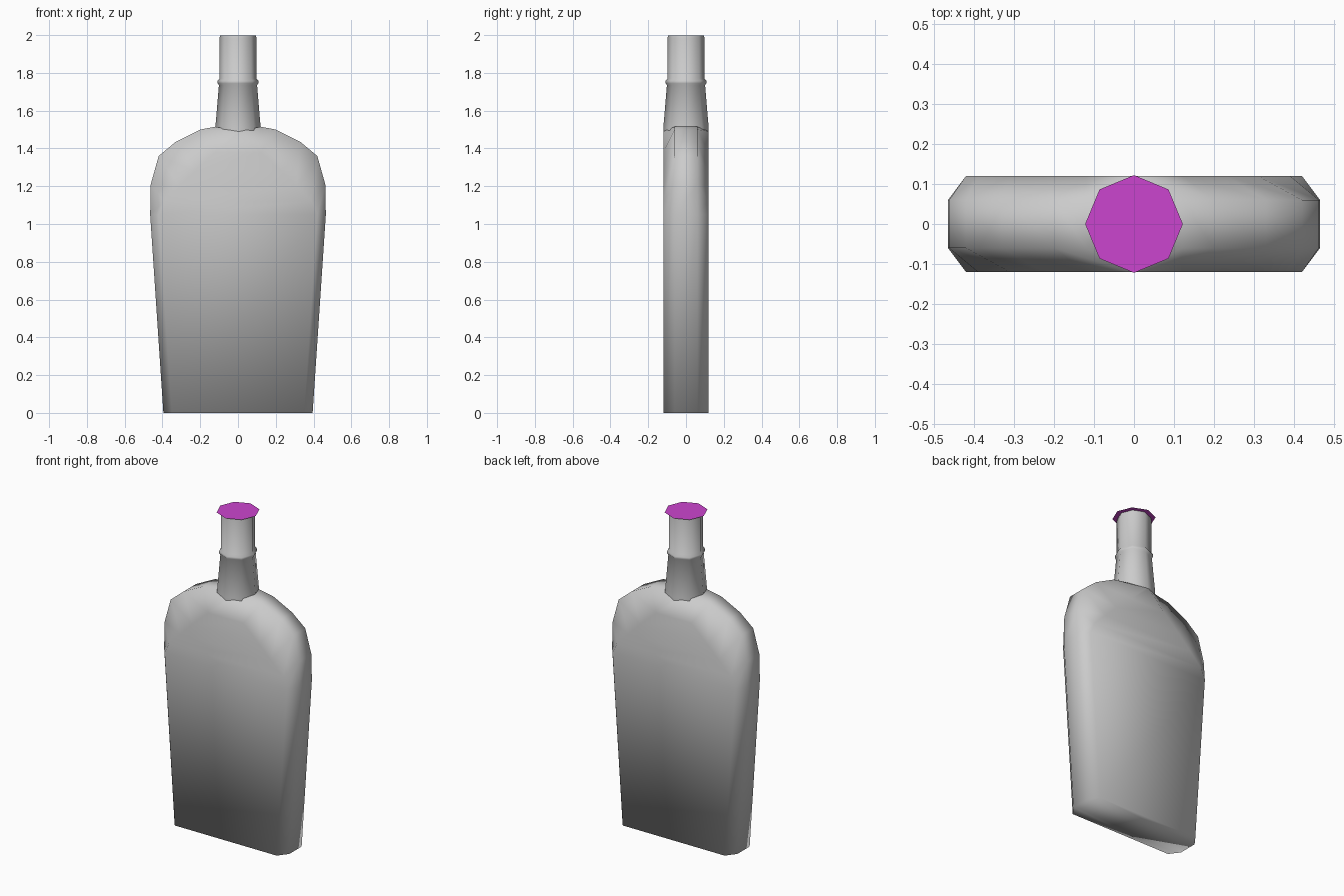
import bpy, bmesh, math

if "Cube" in bpy.data.objects:
    bpy.data.objects.remove(bpy.data.objects["Cube"])


def finish(name, bm, smooth=True):
    bmesh.ops.remove_doubles(bm, verts=bm.verts, dist=1e-4)
    bmesh.ops.recalc_face_normals(bm, faces=bm.faces)
    mesh = bpy.data.meshes.new(name)
    bm.to_mesh(mesh)
    bm.free()
    for p in mesh.polygons:
        p.use_smooth = smooth
    obj = bpy.data.objects.new(name, mesh)
    bpy.context.collection.objects.link(obj)
    return obj


def loft(bm, rings, cap_start=False, cap_end=False):
    loops = [[bm.verts.new(p) for p in r] for r in rings]
    for a, b in zip(loops, loops[1:]):
        n = len(a)
        for i in range(n):
            j = (i + 1) % n
            bm.faces.new((a[i], a[j], b[j], b[i]))
    if cap_start:
        bm.faces.new(loops[0][::-1])
    if cap_end:
        bm.faces.new(loops[-1])


def circle(r, z, n=8):
    return [(r * math.cos(2 * math.pi * i / n), r * math.sin(2 * math.pi * i / n), z)
            for i in range(n)]


# Flask body: side outline (x, z) paired with the flat front panel outline (x, z)
outline = [
    ((0.395, 0.0), (0.35, 0.0)),
    ((0.465, 1.05), (0.42, 1.05)),
    ((0.462, 1.21), (0.39, 1.12)),
    ((0.42, 1.36), (0.31, 1.20)),
    ((0.33, 1.435), (0.23, 1.28)),
    ((0.20, 1.50), (0.12, 1.38)),
    ((0.12, 1.515), (0.01, 1.49)),
]
HALF, SIDE = 0.12, 0.06
rings = []
for (ox, oz), (ix, iz) in outline:
    rings.append([(ox, -SIDE, oz), (ox, SIDE, oz), (ix, HALF, iz), (-ix, HALF, iz),
                  (-ox, SIDE, oz), (-ox, -SIDE, oz), (-ix, -HALF, iz), (ix, -HALF, iz)])
bm = bmesh.new()
loft(bm, rings, cap_start=True, cap_end=True)
finish("flask_body", bm)

# Tapered neck with a small collar
neck = [(0.119, 1.42), (0.12, 1.51), (0.101, 1.735), (0.108, 1.745),
        (0.108, 1.758), (0.098, 1.77), (0.098, 1.985), (0.094, 1.999)]
bm = bmesh.new()
loft(bm, [circle(r, z) for r, z in neck])
finish("neck", bm)

# Flat coloured disc on the mouth
bm = bmesh.new()
bm.faces.new([bm.verts.new(p) for p in circle(0.122, 2.0)])
disc = finish("mouth_disc", bm, smooth=False)
if disc.data.polygons[0].normal.z < 0:
    disc.data.flip_normals()
mat = bpy.data.materials.new("magenta")
mat.diffuse_color = (0.6, 0.06, 0.62, 1)
mat.use_nodes = True
mat.node_tree.nodes["Principled BSDF"].inputs["Base Color"].default_value = mat.diffuse_color
disc.data.materials.append(mat)
